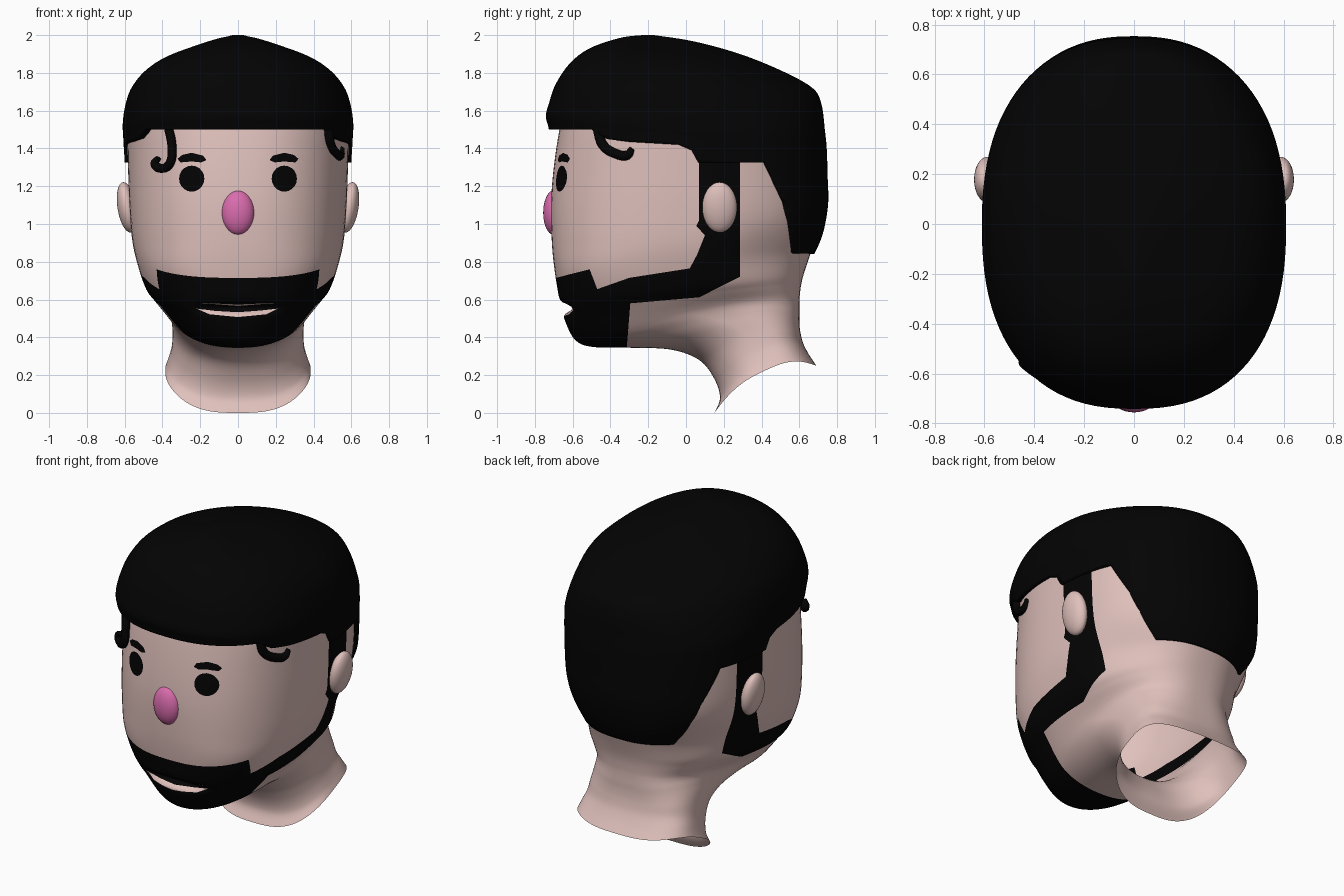
import bpy, bmesh, math
from mathutils import Vector

if "Cube" in bpy.data.objects:
    bpy.data.objects.remove(bpy.data.objects["Cube"])


def material(name, rgb):
    m = bpy.data.materials.new(name)
    m.diffuse_color = (*rgb, 1)
    m.use_nodes = True
    m.node_tree.nodes["Principled BSDF"].inputs["Base Color"].default_value = m.diffuse_color
    return m


SKIN = material("skin", (0.74, 0.53, 0.50))
BLACK = material("hair black", (0.001, 0.001, 0.001))
PINK = material("nose pink", (0.70, 0.15, 0.42))


def catmull(a, b, c, d, t):
    return [0.5 * (2 * q + (r - p) * t + (2 * p - 5 * q + 4 * r - s) * t * t
                   + (3 * q - p - 3 * r + s) * t ** 3) for p, q, r, s in zip(a, b, c, d)]


def spow(v, e):
    return math.copysign(abs(v) ** e, v)


def smooth(v, lo, hi):
    t = min(1, max(0, (v - lo) / (hi - lo)))
    return t * t * (3 - 2 * t)


def loft(rings, seg=96, sub=8, cap=False):
    """Tilted rings: front y,z / back y,z / half width / side lift / front and back exponent."""
    dense = []
    for i in range(len(rings) - 1):
        ctl = [rings[min(max(i + k, 0), len(rings) - 1)] for k in (-1, 0, 1, 2)]
        dense += [catmull(*ctl, s / sub) for s in range(sub)]
    dense.append(rings[-1])
    bm = bmesh.new()
    rows = []
    for yf, zf, yb, zb, w, lift, nf, nb in dense:
        row = []
        for k in range(seg):
            a = 2 * math.pi * k / seg
            n = nf if math.cos(a) > 0 else nb
            c, s = spow(math.cos(a), 2 / n), spow(math.sin(a), 2 / n)
            f = (1 - c) / 2
            x, y, z = w * s, yf + (yb - yf) * f, zf + (zb - zf) * f + lift * abs(s) ** 3
            # narrower towards the back, at the nape and at the crown
            x *= 1 - smooth(y, .05, .55) * (.12 * math.exp(-((z - .82) / .14) ** 2)
                                            + .10 * smooth(z, 1.45, 1.75))
            row.append(bm.verts.new((x, y, z)))
        rows.append(row)
    for r0, r1 in zip(rows, rows[1:]):
        for k in range(seg):
            j = (k + 1) % seg
            bm.faces.new((r0[k], r1[k], r1[j], r0[j]))
    if cap:
        bm.faces.new(rows[0])
    return bm


def inside(p, poly):
    hit = False
    for (a, b), (c, d) in zip(poly, poly[1:] + poly[:1]):
        if (b > p[1]) != (d > p[1]) and p[0] < (c - a) * (p[1] - b) / (d - b) + a:
            hit = not hit
    return hit


def cut(bm, poly, ax, front=False):
    """Cut an outline (projected along the axis not in ax) and return the faces within it."""
    i, j = ax
    for p, q in zip(poly, poly[1:] + poly[:1]):
        lo = (min(p[0], q[0]) - .005, min(p[1], q[1]) - .005)
        hi = (max(p[0], q[0]) + .005, max(p[1], q[1]) + .005)
        faces = []
        for f in bm.faces:
            us = [v.co[i] for v in f.verts]
            vs = [v.co[j] for v in f.verts]
            if (max(us) >= lo[0] and min(us) <= hi[0] and max(vs) >= lo[1]
                    and min(vs) <= hi[1] and not (front and f.verts[0].co.y > -.2)):
                faces.append(f)
        if not faces:
            continue
        geom = set(faces)
        for f in faces:
            geom.update(f.verts)
            geom.update(f.edges)
        co, no = Vector((0, 0, 0)), Vector((0, 0, 0))
        co[i], co[j] = p
        no[i], no[j] = q[1] - p[1], p[0] - q[0]
        bmesh.ops.bisect_plane(bm, geom=list(geom), dist=1e-5, plane_co=co, plane_no=no.normalized())
    found = []
    for f in bm.faces:
        m = f.calc_center_median()
        if inside((m[i], m[j]), poly) and not (front and m.y > -.2):
            found.append(f)
    return found


def finish(bm, name, mats):
    me = bpy.data.meshes.new(name)
    bm.to_mesh(me)
    bm.free()
    for m in mats:
        me.materials.append(m)
    for p in me.polygons:
        p.use_smooth = True
    ob = bpy.data.objects.new(name, me)
    bpy.context.collection.objects.link(ob)
    return ob


# Head and neck: one skin running from under the hair, round the jaw, to the open neck
head = loft([
    (-.64, 1.62, .69, 1.62, .575, 0, 2.35, 2.3),
    (-.67, 1.50, .71, 1.48, .585, 0, 2.35, 2.3),
    (-.70, 1.30, .725, 1.30, .582, 0, 2.35, 2.3),
    (-.715, 1.10, .725, 1.10, .575, 0, 2.4, 2.3),
    (-.71, .90, .69, .93, .56, 0, 2.5, 2.35),
    (-.695, .75, .655, .83, .532, 0, 2.65, 2.4),
    (-.67, .60, .625, .74, .49, 0, 2.5, 2.45),
    (-.645, .50, .61, .68, .445, .02, 2.2, 2.5),
    (-.59, .39, .602, .62, .395, .05, 2.0, 2.6),
    (-.50, .35, .60, .58, .37, .06, 1.95, 2.7),
    (-.30, .345, .60, .53, .355, .06, 1.9, 2.8),
    (-.08, .335, .60, .48, .348, .05, 1.95, 2.8),
    (.07, .28, .605, .43, .346, .05, 2.1, 2.8),
    (.15, .18, .62, .37, .352, .06, 2.4, 2.7),
    (.18, .08, .65, .31, .368, .08, 2.7, 2.7),
    (.15, 0, .69, .25, .385, .10, 2.8, 2.7)])

# Mouth groove
for v in head.verts:
    if v.co.y < -.3:
        v.co.y += (.065 * math.exp(-((v.co.z - .555) / .025) ** 2)
                   * max(0, 1 - (v.co.x / .25) ** 2))

# Sideburns and beard, outlined from the side
beard = [(.07, 1.37), (.07, 1.02), (.055, .99), (.10, .94), (.06, .84), (.02, .765), (-.30, .715),
         (-.47, .655), (-.51, .76), (-.70, .712), (-.9, .70), (-.9, .2), (-.325, .2), (-.295, .58),
         (.07, .612), (.285, .72), (.285, 1.37)]
for f in cut(head, beard, (1, 2)):
    f.material_index = 1

# Lips, eyes and brows, outlined from the front
lower_lip = [(-.22, .552), (-.12, .540), (0, .533), (.12, .542), (.21, .552), (.15, .522),
             (0, .507), (-.15, .522)]
upper_lip = [(-.22, .583), (0, .574), (.22, .583), (0, .566)]
for outline in (lower_lip, upper_lip):
    for f in cut(head, outline, (0, 2), True):
        f.material_index = 0
brow_half = [(-.078, 1.338), (-.06, 1.362), (0, 1.377), (.05, 1.366), (.075, 1.345),
             (.06, 1.326), (0, 1.331), (-.05, 1.326)]
for side in (-1, 1):
    eye = [(side * .245 + .067 * math.cos(k * math.pi / 10), 1.24 + .069 * math.sin(k * math.pi / 10))
           for k in range(20)]
    brow = [(side * (.245 + x), z) for x, z in brow_half]
    for outline in (eye, brow):
        for f in cut(head, outline, (0, 2), True):
            f.material_index = 1
finish(head, "head", [SKIN, BLACK])

# Hair: a swept cap trimmed along the hairline
hair = loft([
    (-.23, 2.0, -.17, 2.0, .03, 0, 2.0, 2.0),
    (-.35, 1.985, .05, 1.965, .19, -.025, 2.1, 2.0),
    (-.51, 1.93, .30, 1.895, .37, -.025, 2.2, 2.0),
    (-.615, 1.85, .53, 1.80, .485, -.01, 2.3, 2.1),
    (-.69, 1.74, .675, 1.715, .56, 0, 2.35, 2.2),
    (-.725, 1.64, .718, 1.63, .595, 0, 2.4, 2.3),
    (-.742, 1.57, .735, 1.50, .61, 0, 2.4, 2.35),
    (-.725, 1.495, .745, 1.40, .607, 0, 2.4, 2.35),
    (-.70, 1.30, .75, 1.25, .597, 0, 2.4, 2.35),
    (-.72, 1.10, .752, 1.10, .586, 0, 2.4, 2.35),
    (-.72, .95, .722, .94, .568, 0, 2.4, 2.35),
    (-.70, .80, .668, .82, .538, 0, 2.4, 2.4)], cap=True)
hairline = [(-1, 1.50), (-.50, 1.50), (-.46, 1.475), (-.42, 1.45), (-.30, 1.435), (-.04, 1.42),
            (.03, 1.39), (.065, 1.325), (.42, 1.325), (.52, 1.12), (.55, 1.0), (.565, .845),
            (.9, .835), (.9, 2.2), (-1, 2.2)]
keep = set(cut(hair, hairline, (1, 2)))
bmesh.ops.delete(hair, geom=[f for f in hair.faces if f not in keep], context='FACES')
solid = finish(hair, "hair", [BLACK]).modifiers.new("thickness", 'SOLIDIFY')
solid.thickness, solid.offset = .04, -1


# Loose curls at the hairline
def curl(name, pts, radius):
    cu = bpy.data.curves.new(name, 'CURVE')
    cu.dimensions, cu.bevel_depth, cu.bevel_resolution = '3D', radius, 3
    cu.use_fill_caps = True
    sp = cu.splines.new('BEZIER')
    sp.bezier_points.add(len(pts) - 1)
    for bp, p in zip(sp.bezier_points, pts):
        bp.co = p
        bp.handle_left_type = bp.handle_right_type = 'AUTO'
    sp.bezier_points[-1].radius = .6
    cu.materials.append(BLACK)
    bpy.context.collection.objects.link(bpy.data.objects.new(name, cu))


curl("forehead_curl", [(-.37, -.58, 1.52), (-.35, -.615, 1.40), (-.365, -.61, 1.315), (-.41, -.58, 1.295),
                       (-.44, -.555, 1.32), (-.42, -.57, 1.35)], .024)
curl("temple_curl", [(.48, -.47, 1.51), (.49, -.44, 1.42), (.52, -.37, 1.372), (.54, -.31, 1.365),
                     (.55, -.285, 1.40)], .026)


# Nose and ears
def ellipsoid(name, loc, size, mat, tilt=0):
    bm = bmesh.new()
    bmesh.ops.create_uvsphere(bm, u_segments=32, v_segments=20, radius=1)
    bmesh.ops.scale(bm, vec=size, verts=bm.verts)
    ob = finish(bm, name, [mat])
    ob.location = loc
    ob.rotation_euler = (0, tilt, 0)


ellipsoid("nose", (0, -.70, 1.06), (.087, .056, .118), PINK)
for side, label in ((-1, "left"), (1, "right")):
    ellipsoid("ear_" + label, (side * .588, .178, 1.088), (.050, .092, .135), SKIN, side * .16)
